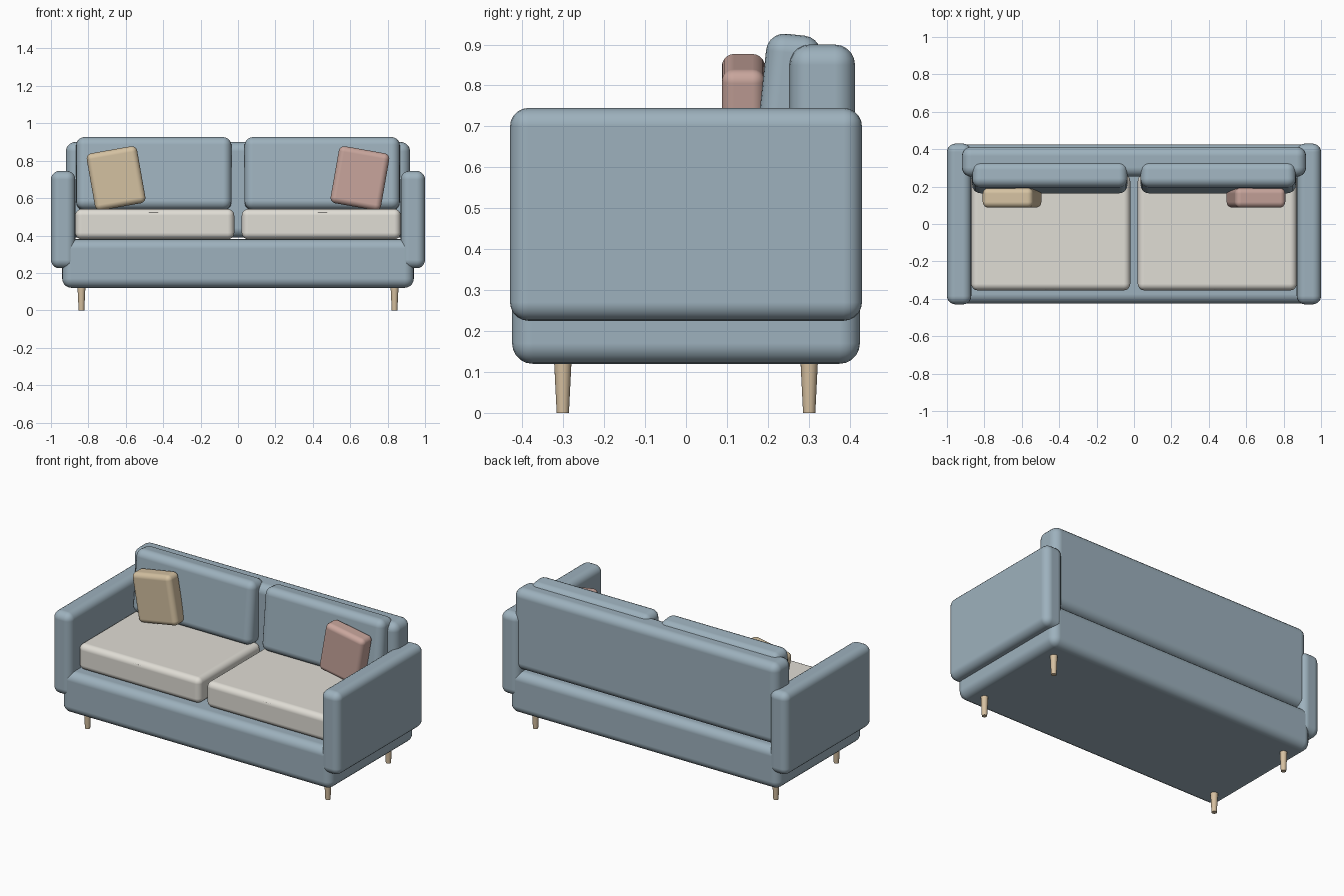
import bpy, bmesh, math
from mathutils import Matrix

if "Cube" in bpy.data.objects:
    bpy.data.objects.remove(bpy.data.objects["Cube"])


def srgb(r, g, b):
    f = lambda c: ((c / 255 + 0.055) / 1.055) ** 2.4
    return (f(r), f(g), f(b), 1)


def material(name, rgb):
    m = bpy.data.materials.new(name)
    m.diffuse_color = srgb(*rgb)
    m.use_nodes = True
    m.node_tree.nodes["Principled BSDF"].inputs["Base Color"].default_value = m.diffuse_color
    return m


blue = material("blue grey fabric", (157, 177, 189))
cream = material("cream fabric", (224, 221, 213))
tan = material("tan fabric", (212, 193, 161))
pink = material("dusty pink fabric", (200, 165, 156))
wood = material("pale wood", (214, 192, 160))


def add(name, bm, loc, mat, rot=(0, 0, 0)):
    me = bpy.data.meshes.new(name)
    bm.to_mesh(me)
    bm.free()
    me.materials.append(mat)
    me.shade_smooth()
    ob = bpy.data.objects.new(name, me)
    ob.location, ob.rotation_euler = loc, rot
    bpy.context.collection.objects.link(ob)
    return ob


def soft_box(name, size, loc, radius, mat, rot=(0, 0, 0)):
    bm = bmesh.new()
    bmesh.ops.create_cube(bm, size=1)
    bmesh.ops.scale(bm, vec=size, verts=bm.verts)
    ob = add(name, bm, loc, mat, rot)
    bev = ob.modifiers.new("Soft edges", "BEVEL")
    bev.width, bev.segments = radius, 5
    bev.limit_method = 'NONE'
    bev.harden_normals = True
    return ob


# Body and backrest
soft_box("base", (1.88, 0.85, 0.26), (0, 0, 0.25), 0.05, blue)
soft_box("backrest", (1.84, 0.16, 0.51), (0, 0.333, 0.645), 0.05, blue)

for side, s in (("left", -1), ("right", 1)):
    # Arms, seat cushions and leaning back cushions
    soft_box(side + "_arm", (0.13, 0.86, 0.52), (s * 0.935, 0, 0.485), 0.045, blue)
    soft_box(side + "_seat_cushion", (0.85, 0.62, 0.162), (s * 0.445, -0.045, 0.461), 0.035, cream)
    soft_box(side + "_back_cushion", (0.83, 0.135, 0.39), (s * 0.45, 0.247, 0.73), 0.045,
             blue, (math.radians(-6), 0, 0))

    # Thin seam on the front edge of the seat
    bm = bmesh.new()
    bmesh.ops.create_uvsphere(bm, u_segments=24, v_segments=8, radius=1)
    bmesh.ops.scale(bm, vec=(0.09, 0.012, 0.004), verts=bm.verts)
    add(side + "_seat_seam", bm, (s * 0.452, -0.34, 0.522), cream)

    # Throw pillow, tipped toward the arm
    soft_box(side + "_pillow", (0.274, 0.105, 0.309), (s * 0.652, 0.14, 0.706), 0.03,
             tan if s < 0 else pink, (0, s * math.radians(10), 0))

    # Tapered legs
    for end, y in (("front", -0.301), ("back", 0.301)):
        bm = bmesh.new()
        bmesh.ops.create_cone(bm, cap_ends=True, segments=20, radius1=0.015,
                              radius2=0.022, depth=0.14)
        leg = add(f"{end}_{side}_leg", bm, (s * 0.837, y, 0.07), wood)
        for p in leg.data.polygons:
            p.use_smooth = abs(p.normal.z) < 0.9
